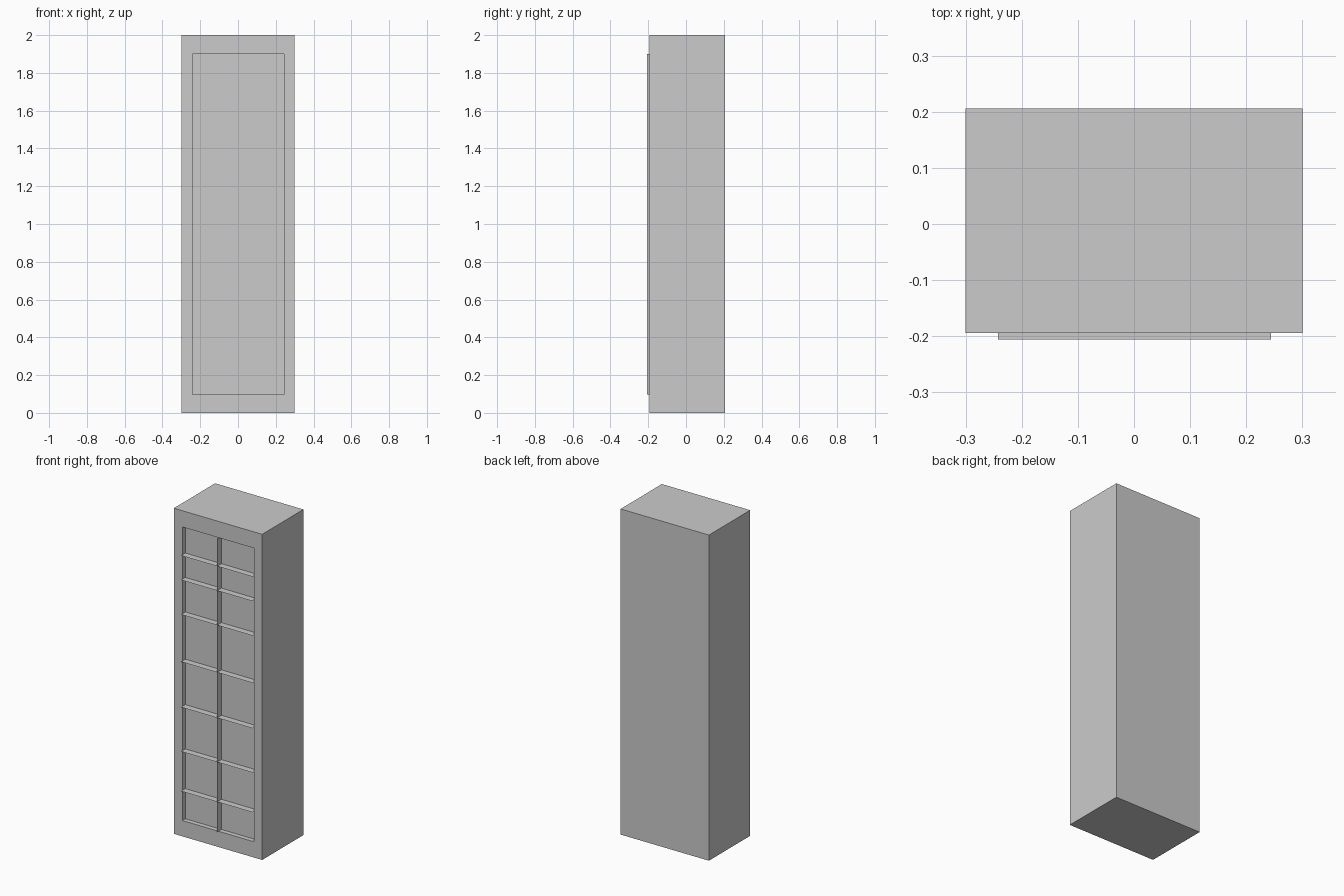
import bpy, bmesh

if "Cube" in bpy.data.objects:
    bpy.data.objects.remove(bpy.data.objects["Cube"])

FRONT, BACK = -0.194, 0.206      # cabinet body depth
PANEL, LIP = -0.165, -0.206      # recessed panel and front edge of the thin slats
X0, X1, Z0, Z1 = -0.242, 0.244, 0.097, 1.9   # opening


def make_object(name, bm):
    mesh = bpy.data.meshes.new(name)
    bm.to_mesh(mesh)
    bm.free()
    obj = bpy.data.objects.new(name, mesh)
    bpy.context.collection.objects.link(obj)
    return obj


def rect(bm, x0, x1, z0, z1, y):
    return [bm.verts.new(p) for p in ((x0, y, z0), (x1, y, z0), (x1, y, z1), (x0, y, z1))]


def bridge(bm, a, b):
    for i in range(4):
        j = (i + 1) % 4
        bm.faces.new((a[i], a[j], b[j], b[i]))


def sheet(name, points):
    bm = bmesh.new()
    bm.faces.new([bm.verts.new(p) for p in points])
    return make_object(name, bm)


# Cabinet: rear, sides, front frame, recess walls and recessed panel
bm = bmesh.new()
loops = [rect(bm, -0.3, 0.3, 0, 2, BACK), rect(bm, -0.3, 0.3, 0, 2, FRONT),
         rect(bm, X0, X1, Z0, Z1, FRONT), rect(bm, X0, X1, Z0, Z1, PANEL)]
for a, b in zip(loops, loops[1:]):
    bridge(bm, a, b)
bm.faces.new(loops[0])
bm.faces.new(loops[-1])
bmesh.ops.recalc_face_normals(bm, faces=bm.faces)
make_object("cabinet_body", bm)

# Paper-thin shelves, standing slightly proud of the frame
for i, z in enumerate((1.729, 1.579, 1.367, 1.077, 0.798, 0.526, 0.282)):
    sheet(f"shelf_{i + 1}", ((X0, LIP, z), (X1, LIP, z), (X1, PANEL, z), (X0, PANEL, z)))

# Paper-thin central divider
xm = 0.003
sheet("center_divider", ((xm, LIP, Z0), (xm, PANEL, Z0), (xm, PANEL, Z1), (xm, LIP, Z1)))
